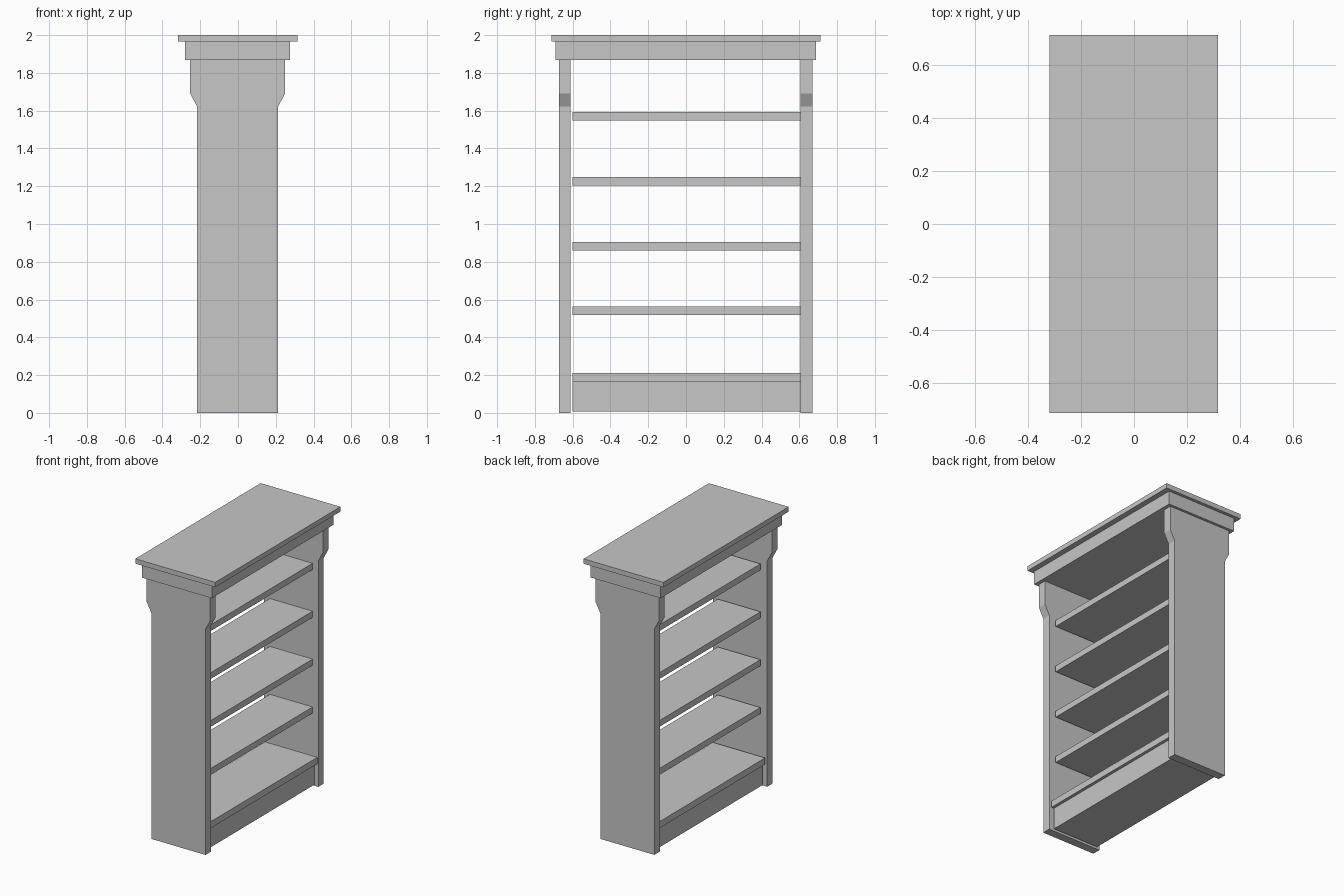
import bpy
import bmesh

if "Cube" in bpy.data.objects:
    bpy.data.objects.remove(bpy.data.objects["Cube"])

grey = bpy.data.materials.new("plain_grey")
grey.diffuse_color = (0.57, 0.57, 0.57, 1)
grey.use_nodes = True
grey.node_tree.nodes["Principled BSDF"].inputs["Base Color"].default_value = grey.diffuse_color


def finish(name, bm):
    bmesh.ops.recalc_face_normals(bm, faces=bm.faces[:])
    mesh = bpy.data.meshes.new(name)
    bm.to_mesh(mesh)
    bm.free()
    mesh.materials.append(grey)
    bpy.context.collection.objects.link(bpy.data.objects.new(name, mesh))


def extrude_profile(name, profile, y0, y1):
    """Closed x-z outline extruded along y."""
    bm = bmesh.new()
    face = bm.faces.new([bm.verts.new((x, y0, z)) for x, z in profile])
    out = bmesh.ops.extrude_face_region(bm, geom=[face])
    for v in out["geom"]:
        if isinstance(v, bmesh.types.BMVert):
            v.co.y = y1
    finish(name, bm)


def box(name, x0, x1, y0, y1, z0, z1):
    extrude_profile(name, [(x0, z0), (x1, z0), (x1, z1), (x0, z1)], y0, y1)


# Side panels, flaring out under the cornice
XC = -0.002
half = [(0.215, 0.0), (0.215, 1.622), (0.252, 1.692), (0.252, 1.868)]
panel = [(XC + x, z) for x, z in half] + [(XC - x, z) for x, z in reversed(half)]
extrude_profile("side_panel_front", panel, -0.673, -0.612)
extrude_profile("side_panel_back", panel, 0.607, 0.669)

# Cornice: frieze block and overhanging top slab
box("frieze", -0.28, 0.276, -0.692, 0.688, 1.868, 1.965)
box("top_slab", -0.318, 0.316, -0.711, 0.711, 1.965, 2.0)

# Four upper shelves at even spacing
Y0, Y1 = -0.6, 0.607
for i in range(4):
    z = 0.517 + i * 0.344
    box(f"shelf_{i + 1}", XC - 0.17, XC + 0.17, Y0, Y1, z, z + 0.045)

# Deeper bottom shelf resting on a solid plinth
box("bottom_shelf", XC - 0.207, XC + 0.207, Y0, Y1, 0.163, 0.21)
box("plinth", XC - 0.185, XC + 0.185, Y0, Y1, 0.008, 0.163)
